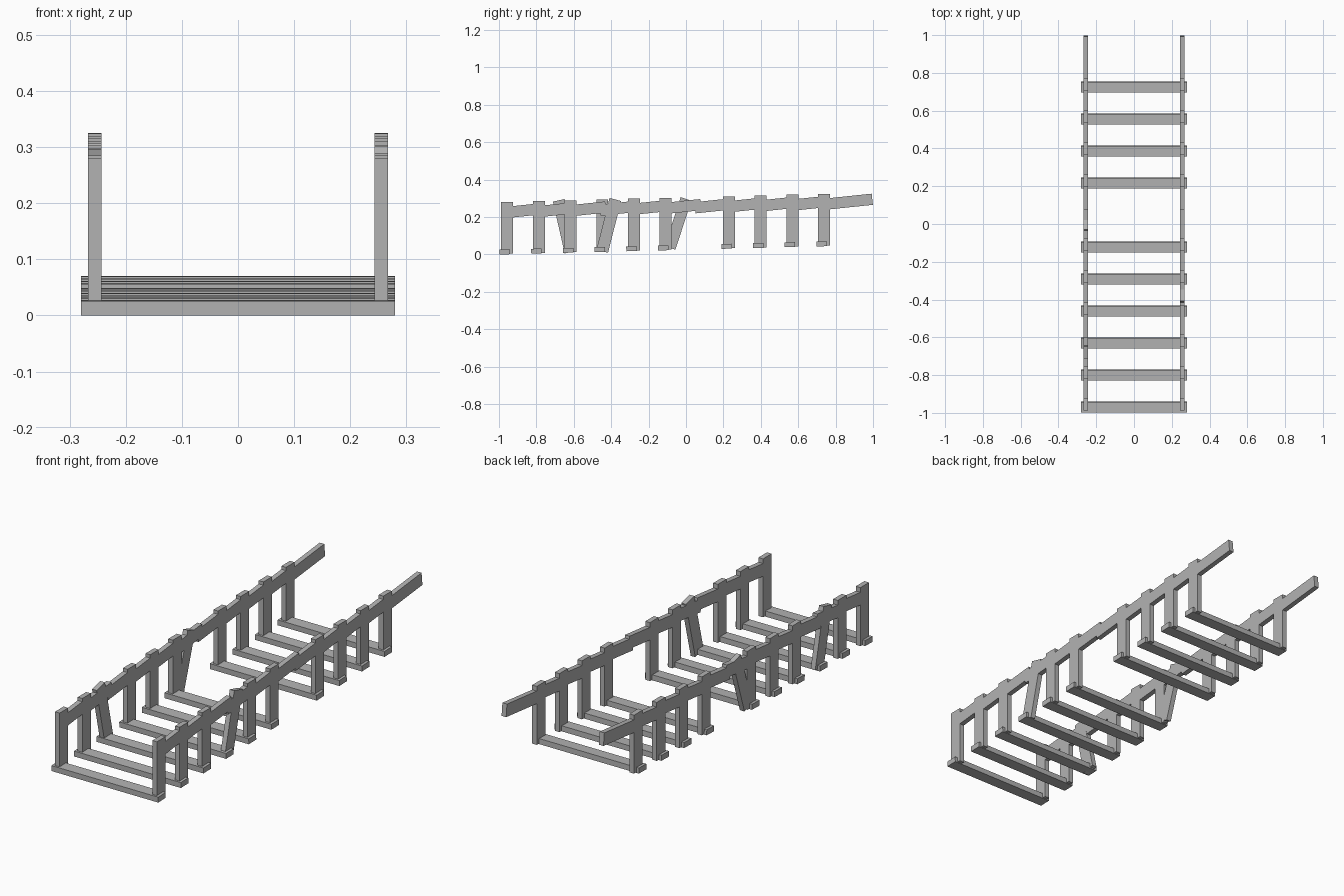
import bpy
import math

if "Cube" in bpy.data.objects:
    bpy.data.objects.remove(bpy.data.objects["Cube"])

PITCH = 0.1694      # spacing between sleepers
SLOPE = 0.0254      # overall climb of the walkway
RAIL_X = 0.255      # centre of each side frame
THICK = 0.024       # side timber thickness

wood = bpy.data.materials.new("weathered grey")
wood.diffuse_color = (0.45, 0.45, 0.45, 1)
wood.use_nodes = True
wood.node_tree.nodes["Principled BSDF"].inputs["Base Color"].default_value = wood.diffuse_color


def box(name, loc, size, tilt=0.0):
    """Box timber, tilted about x."""
    bpy.ops.mesh.primitive_cube_add(size=1, location=loc, rotation=(tilt, 0, 0))
    ob = bpy.context.object
    ob.name = name
    ob.scale = size
    ob.data.materials.append(wood)
    return ob


def beam(name, x, a, b, width):
    """Box timber running between two (y, z) points."""
    dy, dz = b[0] - a[0], b[1] - a[1]
    box(name, (x, (a[0] + b[0]) / 2, (a[1] + b[1]) / 2),
        (THICK, math.hypot(dy, dz), width), math.atan2(dz, dy))


# Slanted posts: (slot, side) -> y shift of the top end
leaning = {(2, -1): -0.063, (3, 1): 0.07}

for i in range(11):
    y = -0.969 + PITCH * i
    rise = SLOPE * PITCH * i
    post_y = y + 0.013

    # Sleepers and posts, with one slot left open
    if i != 6:
        box("sleeper", (0, y, rise + 0.0137), (0.56, 0.056, 0.026), math.atan(SLOPE))
        for side in (-1, 1):
            shift = leaning.get((i, side), 0)
            beam("post", side * RAIL_X, (post_y, rise + 0.004),
                 (post_y + shift, rise + 0.281), 0.064)

    # Overlapping handrail lengths, each steeper than the walkway
    length = 0.27 if i == 10 else 0.20
    z = 0.224 + rise
    for side in (-1, 1):
        beam("handrail", side * RAIL_X, (post_y - 0.012, z),
             (post_y - 0.012 + length, z + 0.105 * length), 0.06)

# Extra brace beside the open slot
beam("brace", -RAIL_X, (-0.085, 0.035), (0.0, 0.297), 0.06)
